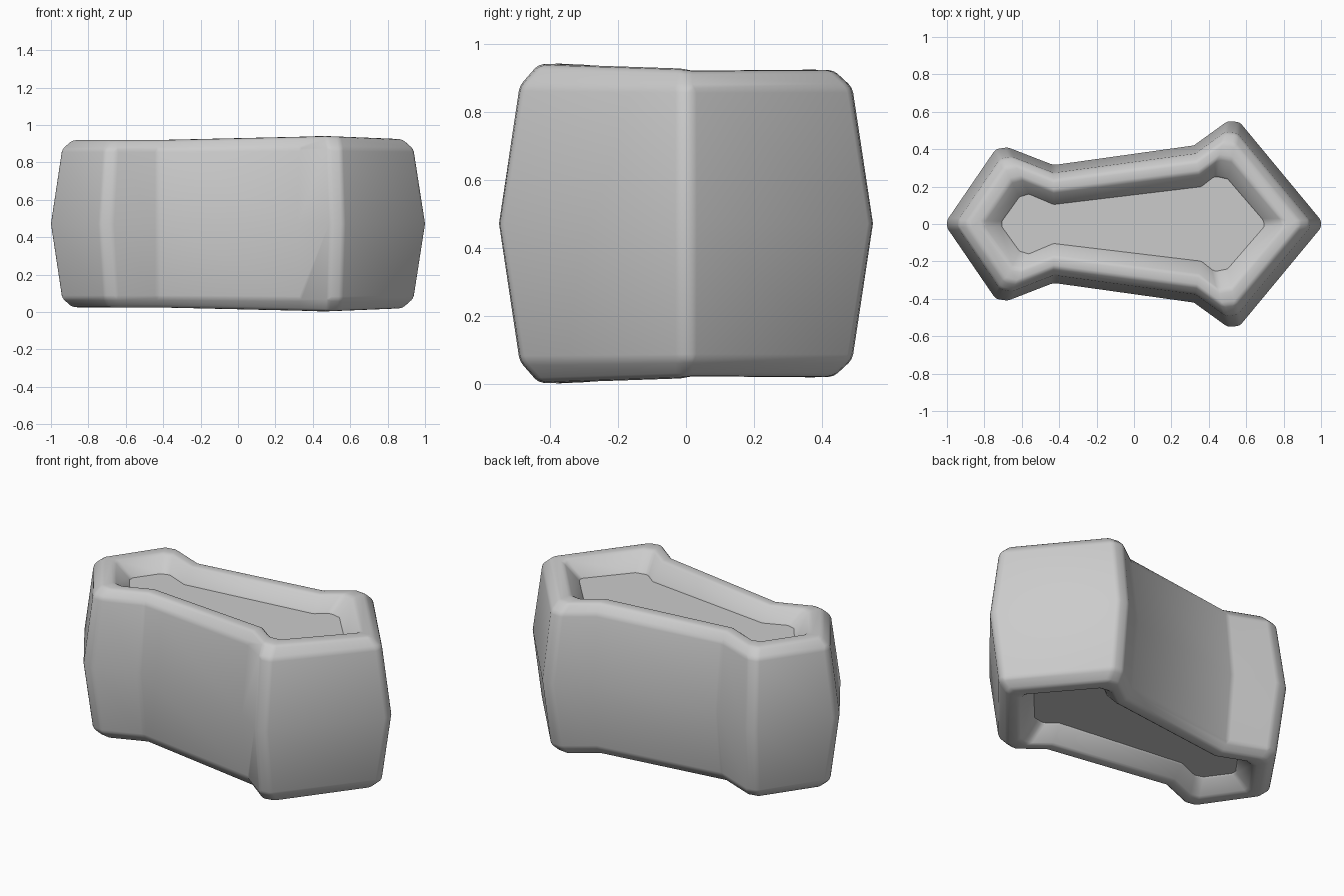
import bpy, bmesh

if "Cube" in bpy.data.objects:
    bpy.data.objects.remove(bpy.data.objects["Cube"])

# Half outlines in plan (left tip to right tip): widest line, and edge of the recessed panel
OUTER = [(-1, .02), (-.74, .40), (-.675, .41), (-.43, .315), (.32, .42), (.50, .55), (.565, .545), (1, .02)]
INNER = [(-.70, .015), (-.61, .14), (-.56, .155), (-.43, .10), (.36, .195), (.43, .25), (.50, .235), (.69, .015)]
MID = 0.472


def outline(t):
    """Closed plan outline blended from outer (t=0) to inner (t=1)."""
    half = [(a + (c - a) * t, b + (d - b) * t) for (a, b), (c, d) in zip(OUTER, INNER)]
    return half + [(x, -y) for x, y in reversed(half)]


def crest(x, y):
    """Slight swell of the rim around the wide front corner."""
    s = max(0, 1 - abs(x - .45) / .55)
    return s * (.022 if y < 0 else .004)


def make(name, bm):
    bmesh.ops.recalc_face_normals(bm, faces=bm.faces)
    me = bpy.data.meshes.new(name)
    bm.to_mesh(me)
    bm.free()
    ob = bpy.data.objects.new(name, me)
    bpy.context.collection.objects.link(ob)
    return ob


def bridge(bm, a, b):
    n = len(a)
    for i in range(n):
        bm.faces.new((a[i], a[(i + 1) % n], b[(i + 1) % n], b[i]))


# Padded ring: cross-section as (inset, height from middle, swell share)
upper = [(.20, .398, .3), (.38, .446, 1), (.65, .448, 1), (1, .365, 0)]
section = [(0, 0, 0)] + upper + [(t, -h, -s) for t, h, s in reversed(upper)]
bm = bmesh.new()
rings = [[bm.verts.new((x, y, MID + h + s * crest(x, y))) for x, y in outline(t)]
         for t, h, s in section]
for i, r in enumerate(rings):
    bridge(bm, r, rings[(i + 1) % len(rings)])
ring = make("padded_ring", bm)
bev = ring.modifiers.new("soft_edges", 'BEVEL')
bev.width = .018
bev.segments = 2
bev.limit_method = 'ANGLE'
bev.angle_limit = .5
bpy.context.view_layer.objects.active = ring
ring.select_set(True)
bpy.ops.object.shade_smooth_by_angle(angle=1.0)

# Flat recessed panel closing the ring above and below
bm = bmesh.new()
top, bottom = [[bm.verts.new((x, y, MID + h)) for x, y in outline(.96)] for h in (.366, -.366)]
bridge(bm, bottom, top)
bm.faces.new(top)
bm.faces.new(bottom)
make("recessed_panel", bm)
